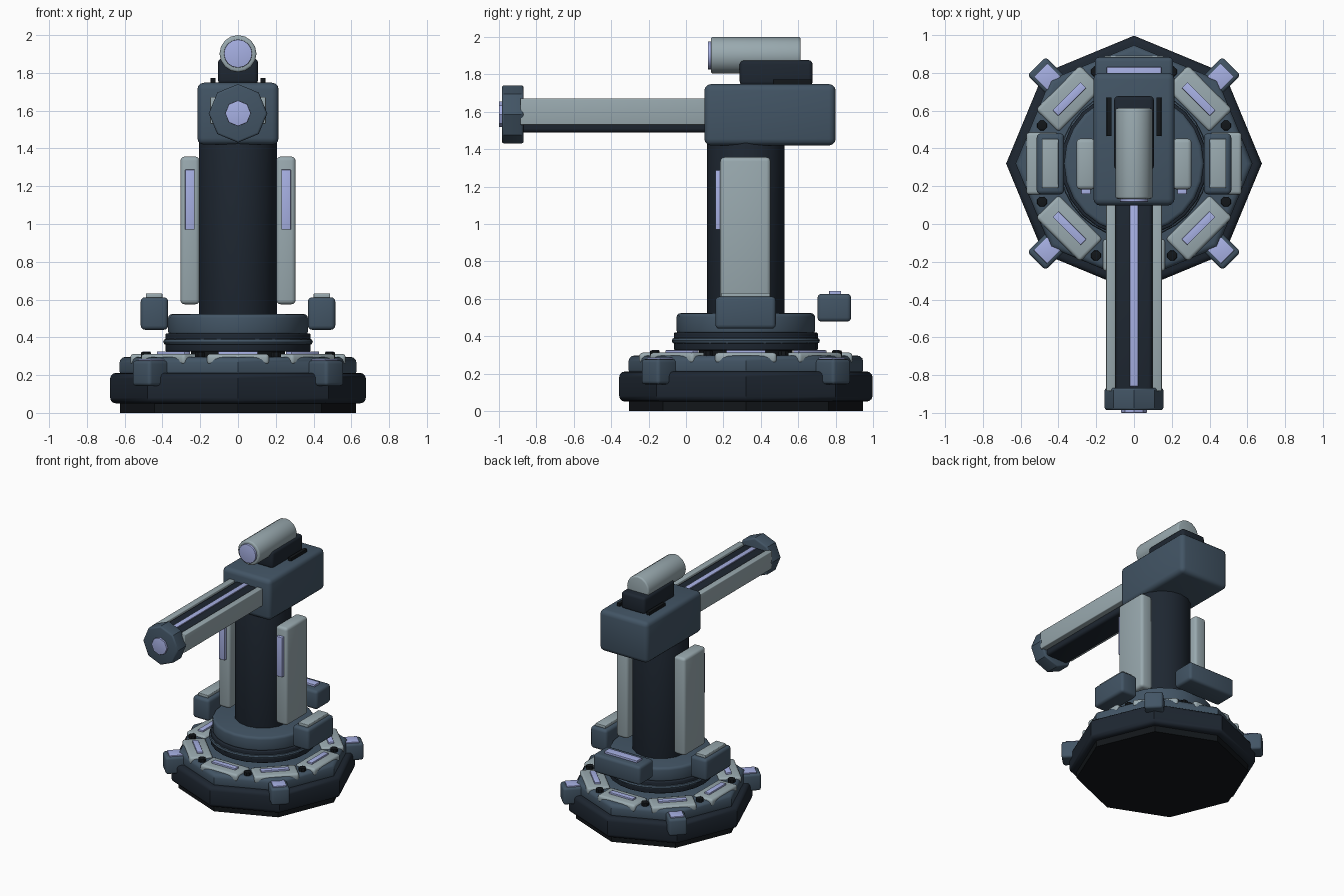
import bpy, bmesh, math
from mathutils import Matrix, Vector

if "Cube" in bpy.data.objects:
    bpy.data.objects.remove(bpy.data.objects["Cube"])

CY = 0.32  # turret axis in y


def material(name, rgb):
    m = bpy.data.materials.new(name)
    m.diffuse_color = (*rgb, 1)
    m.use_nodes = True
    m.node_tree.nodes["Principled BSDF"].inputs["Base Color"].default_value = m.diffuse_color
    return m


BLACK = material("black", (0.006, 0.008, 0.01))
NAVY = material("navy", (0.013, 0.02, 0.031))
SLATE = material("slate", (0.055, 0.09, 0.13))
GREY = material("light_grey", (0.32, 0.4, 0.43))
GLOW = material("lavender", (0.39, 0.44, 0.78))


def finish(name, bm, mat, bevel, matrix):
    # round the hard edges, place the part, smooth all but the sharp edges
    if bevel:
        edges = [e for e in bm.edges if e.calc_face_angle(0) > math.radians(50)]
        bmesh.ops.bevel(bm, geom=edges, offset=bevel, segments=3, profile=0.5, affect='EDGES')
    bmesh.ops.transform(bm, matrix=matrix, verts=bm.verts)
    bmesh.ops.recalc_face_normals(bm, faces=bm.faces)
    for f in bm.faces:
        f.smooth = True
    for e in bm.edges:
        e.smooth = e.calc_face_angle(0) < math.radians(35)
    me = bpy.data.meshes.new(name)
    bm.to_mesh(me)
    bm.free()
    me.materials.append(mat)
    ob = bpy.data.objects.new(name, me)
    bpy.context.collection.objects.link(ob)
    return ob


def box(name, x, y, z, mat, bevel=0.0, matrix=Matrix()):
    # x, y, z are (min, max) ranges
    bm = bmesh.new()
    bmesh.ops.create_cube(bm, size=1)
    for v in bm.verts:
        v.co = Vector([(a + b) / 2 + c * (b - a) for (a, b), c in zip((x, y, z), v.co)])
    return finish(name, bm, mat, bevel, matrix)


def cyl(name, r, z0, z1, sides, mat, bevel=0.0, matrix=Matrix.Translation((0, CY, 0))):
    bm = bmesh.new()
    bmesh.ops.create_cone(bm, cap_ends=True, segments=sides, radius1=r, radius2=r, depth=z1 - z0)
    bmesh.ops.translate(bm, verts=bm.verts, vec=(0, 0, (z0 + z1) / 2))
    return finish(name, bm, mat, bevel, matrix)


def along_y(z):
    # cylinder axis z mapped to y, at height z
    return Matrix.Translation((0, 0, z)) @ Matrix.Rotation(-math.pi / 2, 4, 'X')


def around(deg):
    return Matrix.Translation((0, CY, 0)) @ Matrix.Rotation(math.radians(deg), 4, 'Z')


# octagonal base
cyl("base_foot", 0.625, 0.0, 0.08, 8, BLACK)
cyl("base_skirt", 0.677, 0.05, 0.212, 8, NAVY, 0.03)
cyl("base_deck", 0.627, 0.19, 0.297, 8, SLATE, 0.03)

# deck pads, light strips, bolts
for i in range(8):
    m = around(45 * i)
    box("deck_pad", (0.4, 0.57), (-0.165, 0.165), (0.255, 0.312), GREY, 0.018, m)
    box("deck_pad_light", (0.462, 0.505), (-0.105, 0.105), (0.305, 0.325), GLOW, 0.003, m)
    m = around(45 * i + 22.5) @ Matrix.Translation((0.527, 0, 0))
    cyl("deck_bolt", 0.028, 0.28, 0.323, 8, BLACK, 0.005, m)

# corner clamps
for i in range(4):
    m = around(45 + 90 * i)
    box("corner_clamp", (0.565, 0.73), (-0.068, 0.068), (0.143, 0.277), SLATE, 0.018, m)
    box("corner_clamp_light", (0.6, 0.7), (-0.05, 0.05), (0.27, 0.286), GLOW, 0.003, m)

# turntable
cyl("turntable_neck", 0.25, 0.28, 0.36, 20, BLACK)
cyl("turntable_collar", 0.385, 0.325, 0.42, 24, NAVY, 0.008)
bm = bmesh.new()
R, r, n, k = 0.38, 0.016, 32, 8
ring = [[bm.verts.new(((R + r * math.cos(b)) * math.cos(a), (R + r * math.cos(b)) * math.sin(a), r * math.sin(b)))
         for b in [2 * math.pi * j / k for j in range(k)]]
        for a in [2 * math.pi * i / n for i in range(n)]]
for i in range(n):
    for j in range(k):
        p, q = ring[i], ring[(i + 1) % n]
        bm.faces.new((p[j], q[j], q[(j + 1) % k], p[(j + 1) % k]))
finish("turntable_ring", bm, SLATE, 0, Matrix.Translation((0, CY, 0.376)))
cyl("turntable_drum", 0.37, 0.41, 0.523, 24, SLATE, 0.02)

# column
cyl("column", 0.207, 0.5, 1.45, 16, NAVY, 0.015)

# mirrored side panels and side pods
for s in (-1, 1):
    def mx(a, b):
        return tuple(sorted((s * a, s * b)))
    box("side_panel", mx(0.203, 0.305), (0.183, 0.452), (0.575, 1.357), GREY, 0.022)
    box("side_panel_light", mx(0.23, 0.28), (0.158, 0.19), (0.97, 1.288), GLOW, 0.003)
    box("side_pod", mx(0.37, 0.515), (0.157, 0.48), (0.44, 0.612), SLATE, 0.022)
    box("side_pod_plate", mx(0.4, 0.488), (0.19, 0.45), (0.6, 0.632), GREY, 0.005)
    box("barrel_rail", mx(0.098, 0.147), (-0.885, 0.13), (1.53, 1.672), GREY, 0.006)
    box("head_slot", mx(0.118, 0.145), (0.465, 0.67), (1.735, 1.773), BLACK, 0.003)

# rear pod
box("rear_pod", (-0.207, 0.207), (0.703, 0.883), (0.478, 0.627), SLATE, 0.022)
box("rear_pod_light", (-0.145, 0.145), (0.765, 0.83), (0.62, 0.643), GLOW, 0.003)

# head
box("head", (-0.215, 0.215), (0.098, 0.8), (1.42, 1.748), SLATE, 0.035)

# barrel and muzzle
box("barrel_core", (-0.097, 0.097), (-0.89, 0.13), (1.49, 1.664), NAVY, 0.02)
box("barrel_light", (-0.021, 0.021), (-0.86, 0.11), (1.65, 1.672), GLOW, 0.003)
cyl("muzzle", 0.155, -0.985, -0.868, 8, SLATE, 0.012, along_y(1.586))
cyl("muzzle_lens", 0.068, -1.0, -0.97, 8, GLOW, 0.002, along_y(1.586))

# sight on top of the head
box("sight_mount", (-0.106, 0.106), (0.287, 0.677), (1.74, 1.876), NAVY, 0.022)
cyl("sight_tube", 0.098, 0.133, 0.613, 16, GREY, 0.012, along_y(1.902))
cyl("sight_lens", 0.075, 0.117, 0.15, 16, GLOW, 0.003, along_y(1.902))
